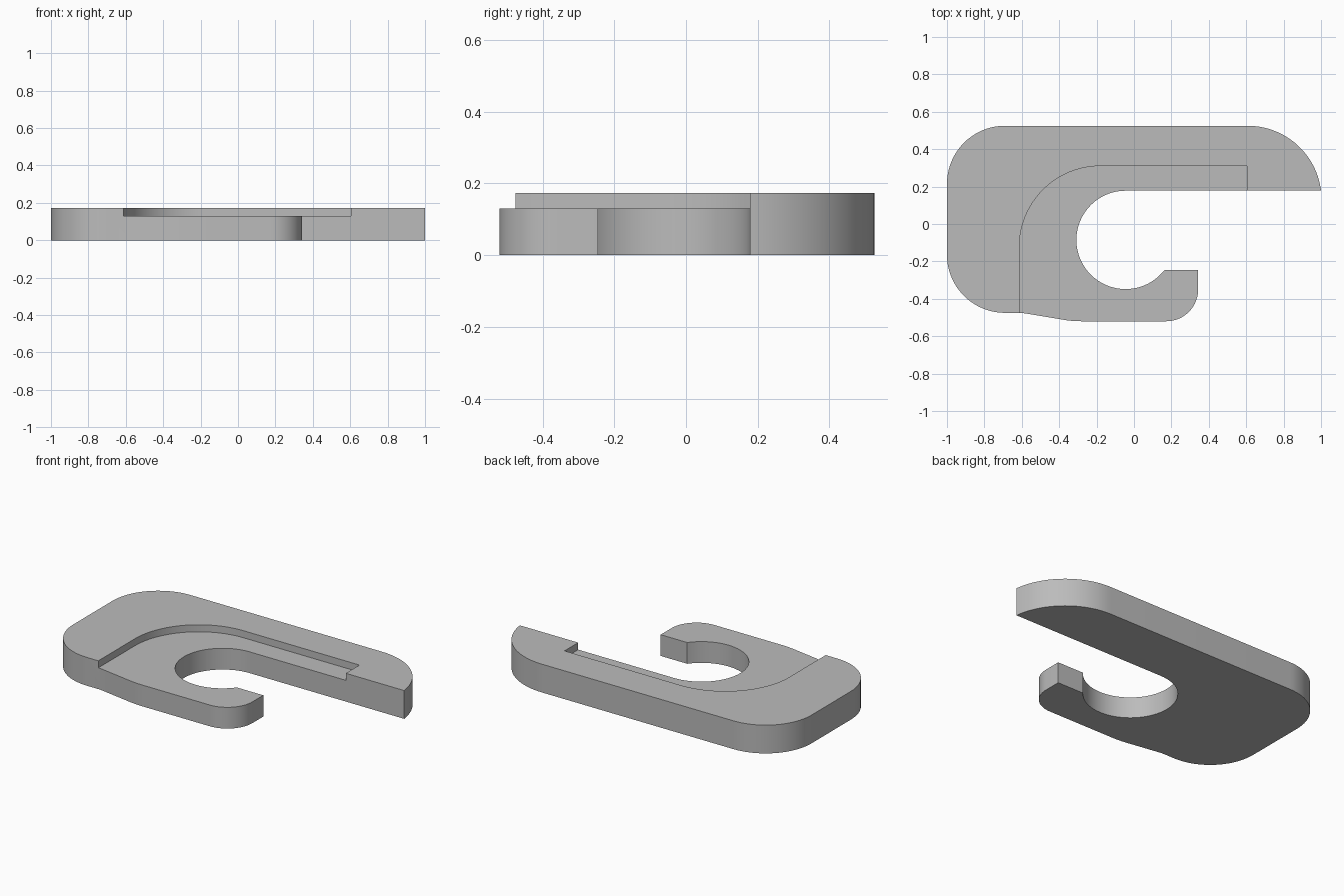
import bpy
import bmesh
from math import cos, sin, radians

if "Cube" in bpy.data.objects:
    bpy.data.objects.remove(bpy.data.objects["Cube"], do_unlink=True)

HEIGHT, LEDGE = 0.173, 0.13

grey = bpy.data.materials.new("plain grey")
grey.use_nodes = True
colour = (0.5, 0.5, 0.5, 1)
grey.diffuse_color = colour
grey.node_tree.nodes["Principled BSDF"].inputs["Base Color"].default_value = colour


def arc(cx, cy, r, start, end, steps=20):
    """Points along a circular arc, angles in degrees."""
    angles = [radians(start + (end - start) * i / steps) for i in range(steps + 1)]
    return [(cx + r * cos(a), cy + r * sin(a)) for a in angles]


def prism(name, outline, bottom, top):
    """Extrude a flat outline into a solid."""
    bm = bmesh.new()
    base = bm.faces.new([bm.verts.new((x, y, bottom)) for x, y in outline])
    side = bmesh.ops.extrude_face_region(bm, geom=[base])
    raised = [v for v in side["geom"] if isinstance(v, bmesh.types.BMVert)]
    bmesh.ops.translate(bm, verts=raised, vec=(0, 0, top - bottom))
    bmesh.ops.recalc_face_normals(bm, faces=bm.faces)
    mesh = bpy.data.meshes.new(name)
    bm.to_mesh(mesh)
    bm.free()
    mesh.materials.append(grey)
    obj = bpy.data.objects.new(name, mesh)
    bpy.context.collection.objects.link(obj)
    return obj


# Hook-shaped plate: rounded back, long upper arm, round throat, short lower arm
outline = (
    [(1.0, 0.178)]
    + arc(0.608, 0.13, 0.395, 10, 90)
    + arc(-0.69, 0.215, 0.31, 90, 180)
    + arc(-0.69, -0.165, 0.31, 180, 270)
    + [(-0.6, -0.475)]
    + arc(-0.28, 0.08, 0.6, 262, 270, 4)
    + arc(0.173, -0.35, 0.17, 270, 360)
    + [(0.343, -0.245)]
    + arc(-0.045, -0.085, 0.263, -37.5, -270, 48)
)
plate = prism("hook_plate", outline, 0, HEIGHT)

# Shallow ledge cut around the throat and the lower arm
ledge = [(-0.613, -0.7)] + arc(-0.18, -0.123, 0.433, 180, 90, 24)
ledge += [(0.605, 0.31), (0.605, -0.7)]
cutter = prism("ledge_cutter", ledge, LEDGE, HEIGHT + 0.1)
cutter.hide_render = True

cut = plate.modifiers.new("ledge", 'BOOLEAN')
cut.operation = 'DIFFERENCE'
cut.solver = 'EXACT'
cut.object = cutter

bpy.ops.object.select_all(action='DESELECT')
plate.select_set(True)
bpy.context.view_layer.objects.active = plate
bpy.ops.object.modifier_apply(modifier=cut.name)
bpy.data.objects.remove(cutter, do_unlink=True)
bpy.ops.object.shade_smooth_by_angle(angle=radians(30))
